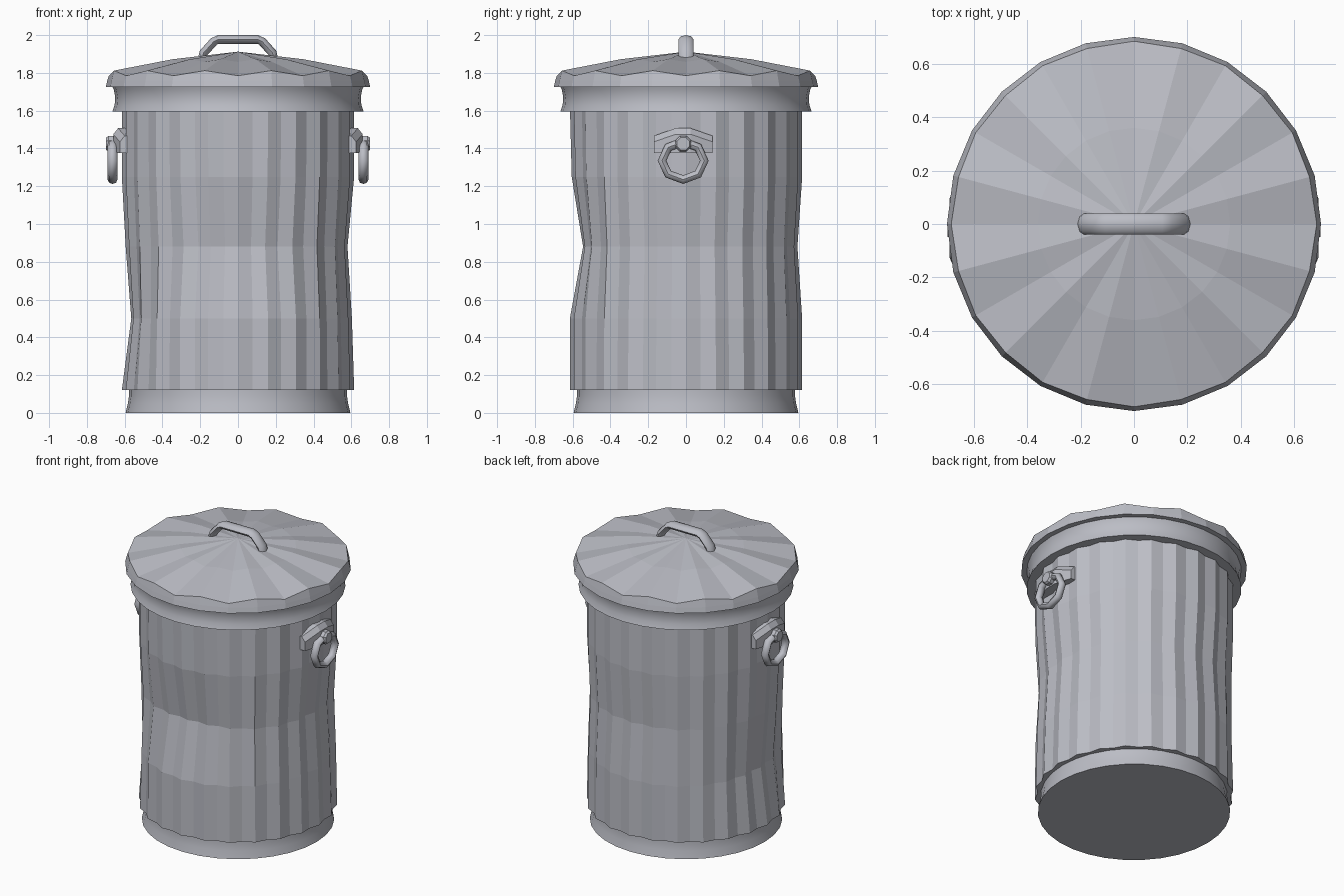
import bpy, bmesh, math
from mathutils import Vector

if "Cube" in bpy.data.objects:
    bpy.data.objects.remove(bpy.data.objects["Cube"])

metal = bpy.data.materials.new("galvanised_grey")
metal.diffuse_color = (0.50, 0.51, 0.56, 1)
metal.use_nodes = True
metal.node_tree.nodes["Principled BSDF"].inputs["Base Color"].default_value = metal.diffuse_color


def make(name, verts, faces, smooth=None):
    me = bpy.data.meshes.new(name)
    me.from_pydata(verts, [], faces)
    bm = bmesh.new()
    bm.from_mesh(me)
    bmesh.ops.recalc_face_normals(bm, faces=bm.faces)
    bm.to_mesh(me)
    bm.free()
    me.materials.append(metal)
    ob = bpy.data.objects.new(name, me)
    bpy.context.collection.objects.link(ob)
    if smooth:
        bpy.ops.object.select_all(action='DESELECT')
        ob.select_set(True)
        bpy.context.view_layer.objects.active = ob
        bpy.ops.object.shade_smooth_by_angle(angle=math.radians(smooth))
    return ob


def skin(name, rings, closed=False, caps=True, smooth=None):
    """Join equal-sized vertex rings with quads; cap the ends or close the loop."""
    n, m = len(rings[0]), len(rings)
    faces = []
    for k in range(m if closed else m - 1):
        a, b = k * n, (k + 1) % m * n
        faces += [(a + i, a + (i + 1) % n, b + (i + 1) % n, b + i) for i in range(n)]
    if caps and not closed:
        faces += [tuple(range(n)), tuple(range((m - 1) * n, m * n))]
    return make(name, [v for r in rings for v in r], faces, smooth)


def circle(r, z, n):
    """Horizontal ring; r and z may be functions of the index."""
    val = lambda f, i: f(i) if callable(f) else f
    return [(val(r, i) * math.cos(2 * math.pi * i / n),
             val(r, i) * math.sin(2 * math.pi * i / n), val(z, i)) for i in range(n)]


# base band
skin("base_band", [circle(r, z, 32) for r, z in
                   ((0.595, 0), (0.583, 0.05), (0.577, 0.09), (0.577, 0.13))], smooth=30)

# corrugated body with dents: (ring, direction in degrees, depth, spread)
DENTS = ((2, 270, 0.07, 38), (1, 180, 0.05, 35), (2, 180, 0.02, 35), (2, 90, 0.025, 40),
         (2, 0, 0.035, 35), (1, 0, 0.012, 40), (3, 270, 0.01, 40))


def body_radius(k):
    def f(i):
        r = 0.615 if i % 2 == 0 else 0.597
        for ring, ang, depth, spread in DENTS:
            if ring == k:
                d = (i * 7.5 - ang + 180) % 360 - 180
                r -= depth * math.exp(-(d / spread) ** 2)
        return r
    return f


skin("body", [circle(body_radius(k), z, 48)
              for k, z in enumerate((0.12, 0.5, 0.88, 1.25, 1.64))])

# rim under the lid
skin("rim", [circle(r, z, 32) for r, z in
             ((0.665, 1.595), (0.653, 1.63), (0.65, 1.67), (0.657, 1.71), (0.668, 1.735))], smooth=30)

# lid: flared flange, wavy edge and a shallow folded cone
alt = lambda low, high: (lambda i: low if i % 2 == 0 else high)
skin("lid", [circle(0.66, 1.725, 24), circle(0.70, 1.725, 24), circle(0.692, 1.76, 24),
             circle(alt(0.684, 0.68), alt(1.785, 1.812), 24),
             circle(0.36, alt(1.858, 1.872), 24), circle(0.004, 1.912, 24)])


def tube(name, path, side, w, h, closed=False, n=8):
    """Sweep an ellipse along a path; side is the fixed axis across it."""
    side, rings, m = Vector(side), [], len(path)
    pts = [Vector(p) for p in path]
    for k, p in enumerate(pts):
        if closed:
            a, b = pts[k - 1], pts[(k + 1) % m]
        else:
            a, b = pts[max(k - 1, 0)], pts[min(k + 1, m - 1)]
        up = (b - a).normalized().cross(side)
        rings.append([p + side * w * math.cos(2 * math.pi * i / n)
                      + up * h * math.sin(2 * math.pi * i / n) for i in range(n)])
    return skin(name, rings, closed=closed, smooth=50)


# lid handle
tube("lid_handle", [(-0.19, 0, 1.87), (-0.183, 0, 1.905), (-0.128, 0, 1.966), (-0.105, 0, 1.977),
                    (0.105, 0, 1.977), (0.128, 0, 1.966), (0.183, 0, 1.905), (0.19, 0, 1.87)],
     (0, 1, 0), 0.04, 0.023)

# side handles: bracket, knob and hanging ring
CY = -0.015
for s, side in ((1, "right"), (-1, "left")):
    cols = []
    for y, x0, x1, top in ((-0.155, 0.57, 0.625, 1.455), (-0.04, 0.57, 0.66, 1.495),
                           (0.04, 0.57, 0.66, 1.495), (0.155, 0.57, 0.625, 1.455)):
        cols.append([(s * x0, CY + y, 1.375), (s * x1, CY + y, 1.375),
                     (s * x1, CY + y, top - 0.02), (s * (x1 - 0.025), CY + y, top + 0.012),
                     (s * x0, CY + y, top + 0.012)])
    skin(side + "_bracket", cols)
    skin(side + "_knob", [[(s * x, CY + r * math.cos(math.pi * (i + .5) / 4),
                            1.425 + r * math.sin(math.pi * (i + .5) / 4)) for i in range(8)]
                          for x, r in ((0.6, 0.045), (0.685, 0.045), (0.698, 0.035))], smooth=30)
    tube(side + "_ring", [(s * 0.664, CY + 0.112 * math.sin(math.pi * i / 4),
                           1.335 - 0.1 * math.cos(math.pi * i / 4)) for i in range(8)],
         (1, 0, 0), 0.026, 0.023, closed=True)
